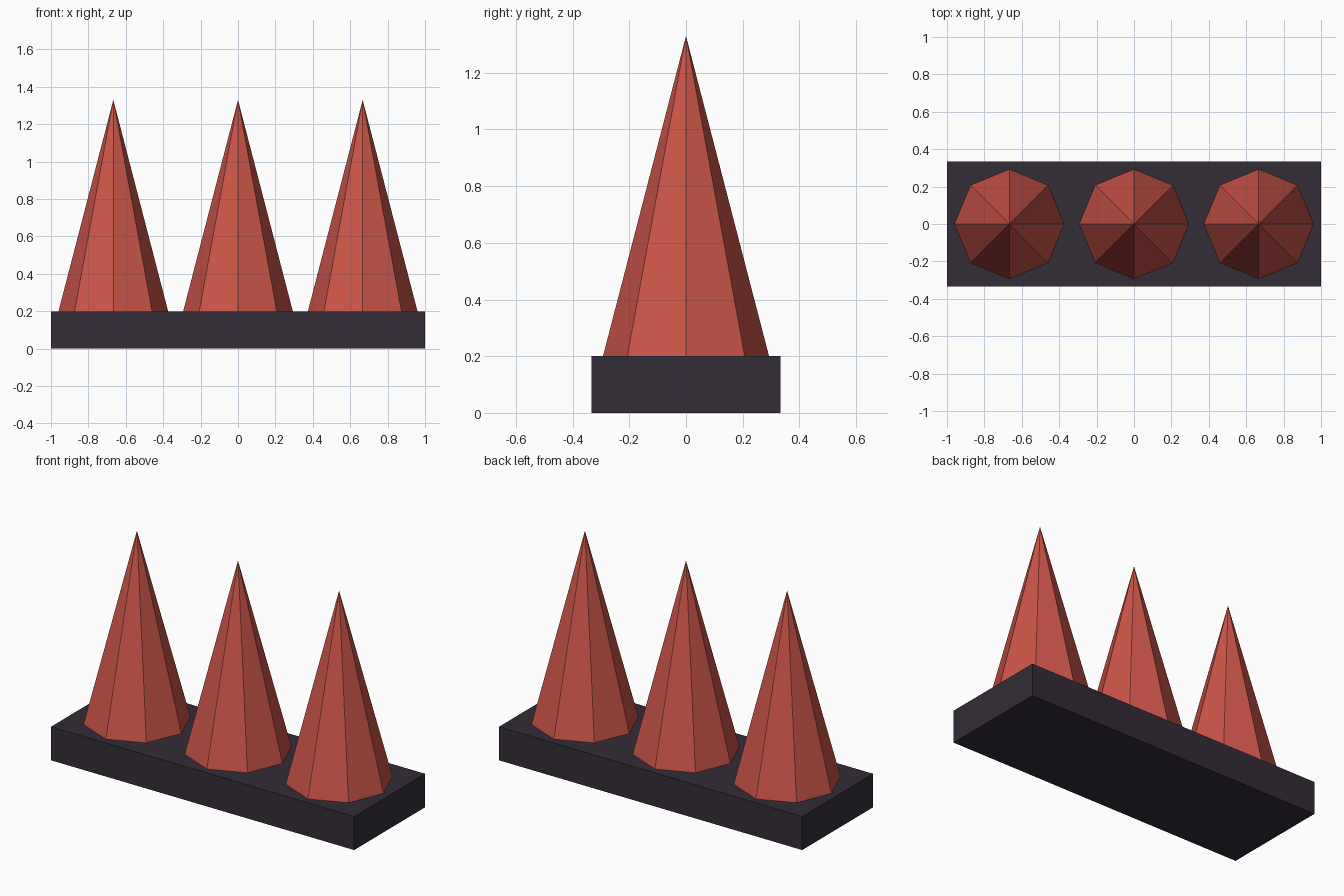
import bpy

if "Cube" in bpy.data.objects:
    bpy.data.objects.remove(bpy.data.objects["Cube"])


def material(name, color):
    mat = bpy.data.materials.new(name)
    mat.diffuse_color = (*color, 1.0)
    mat.use_nodes = True
    mat.node_tree.nodes["Principled BSDF"].inputs["Base Color"].default_value = mat.diffuse_color
    return mat


dark = material("dark_base", (0.033, 0.026, 0.038))
red = material("red_spike", (0.60, 0.09, 0.065))

LENGTH, DEPTH, BASE_H = 2.0, 0.667, 0.2
SPIKE_R, SPIKE_TOP = 0.293, 1.33

# Base slab
bpy.ops.mesh.primitive_cube_add(size=1, location=(0, 0, BASE_H / 2))
base = bpy.context.object
base.name = "base"
base.dimensions = (LENGTH, DEPTH, BASE_H)
bpy.ops.object.transform_apply(location=False, rotation=False, scale=True)
base.data.materials.append(dark)

# Row of eight-sided spikes, one per third of the slab
spike_h = SPIKE_TOP - BASE_H
for i, name in enumerate(("left", "middle", "right")):
    bpy.ops.mesh.primitive_cone_add(
        vertices=8, radius1=SPIKE_R, radius2=0, depth=spike_h,
        location=((i - 1) * LENGTH / 3, 0, BASE_H + spike_h / 2))
    spike = bpy.context.object
    spike.name = f"spike_{name}"
    spike.data.materials.append(red)
